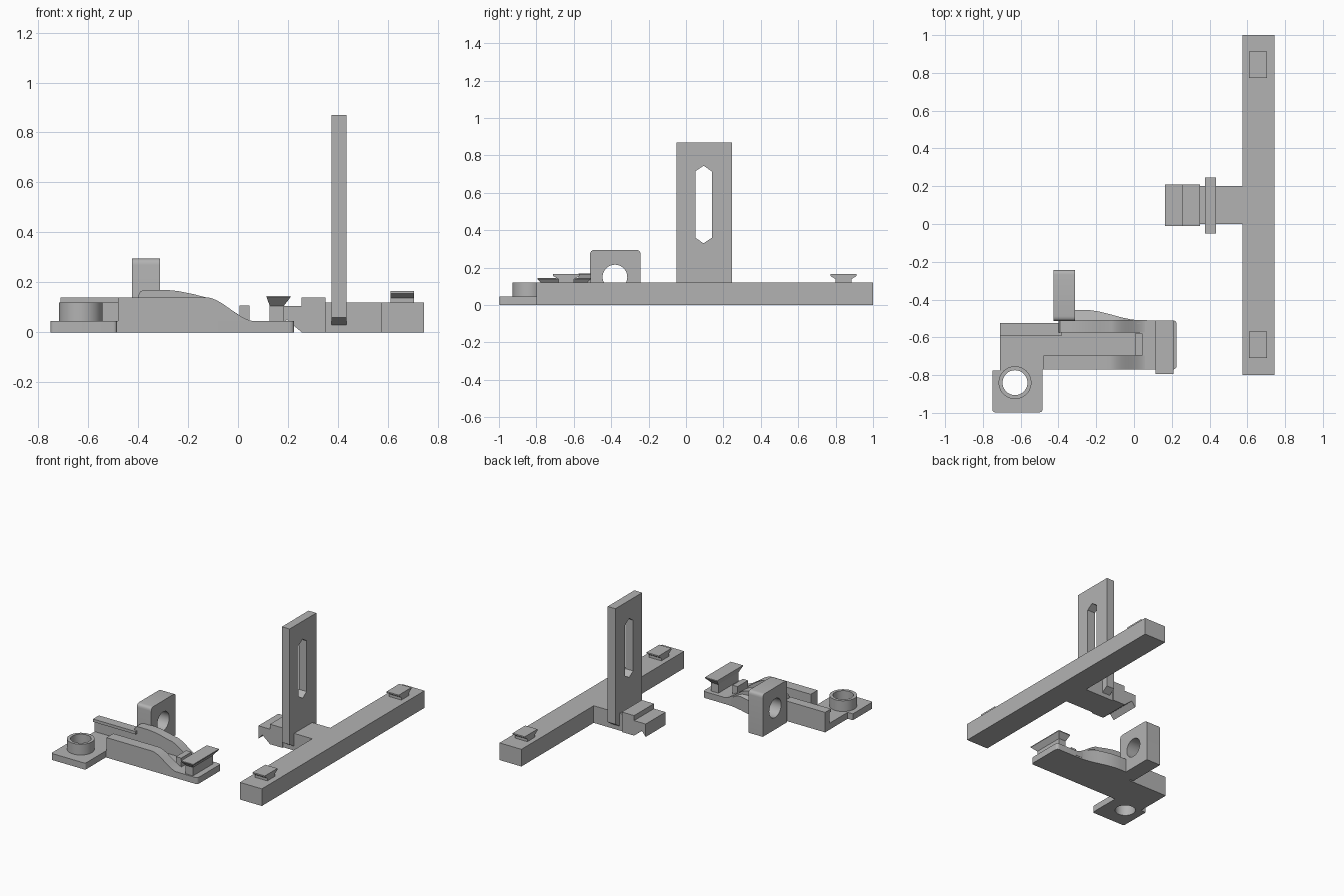
import bpy, bmesh, math
from mathutils import Vector

cube = bpy.data.objects.get("Cube")
if cube:
    bpy.data.objects.remove(cube, do_unlink=True)

grey = bpy.data.materials.new("plain grey")
grey.use_nodes = True
grey.diffuse_color = (0.45, 0.45, 0.45, 1)
grey.node_tree.nodes["Principled BSDF"].inputs["Base Color"].default_value = (0.45, 0.45, 0.45, 1)


def finish(name, bm, smooth=False):
    bmesh.ops.recalc_face_normals(bm, faces=bm.faces)
    mesh = bpy.data.meshes.new(name)
    bm.to_mesh(mesh)
    bm.free()
    mesh.materials.append(grey)
    obj = bpy.data.objects.new(name, mesh)
    bpy.context.collection.objects.link(obj)
    if smooth:
        shade(obj)
    return obj


def shade(obj):
    bpy.ops.object.select_all(action="DESELECT")
    obj.select_set(True)
    bpy.context.view_layer.objects.active = obj
    bpy.ops.object.shade_smooth_by_angle(angle=math.radians(30))


def soften(pts):
    """Round every corner given with a third value, its radius."""
    out = []
    for i, p in enumerate(pts):
        c = Vector(p[:2])
        if len(p) < 3:
            out.append(c)
            continue
        a = c + (Vector(pts[i - 1][:2]) - c).normalized() * p[2]
        b = c + (Vector(pts[(i + 1) % len(pts)][:2]) - c).normalized() * p[2]
        for k in range(5):
            t = k / 4
            out.append(a * (1 - t) ** 2 + c * 2 * t * (1 - t) + b * t * t)
    return out


def place(axis, u, v, d):
    return {"x": (d, u, v), "y": (u, d, v), "z": (u, v, d)}[axis]


def loft(name, rings, smooth=False):
    """Skin a list of closed rings and cap both ends."""
    bm = bmesh.new()
    loops = [[bm.verts.new(p) for p in ring] for ring in rings]
    n = len(loops[0])
    for a, b in zip(loops, loops[1:]):
        for i in range(n):
            j = (i + 1) % n
            bm.faces.new((a[i], a[j], b[j], b[i]))
    bm.faces.new(loops[0])
    bm.faces.new(loops[-1])
    return finish(name, bm, smooth)


def prism(name, axis, pts, lo, hi, smooth=False):
    pts = soften(pts)
    return loft(name, [[place(axis, p[0], p[1], d) for p in pts] for d in (lo, hi)], smooth)


def box(name, x, y, z):
    return prism(name, "z", rect(x, y), *z)


def rect(x, y):
    return [(x[0], y[0]), (x[1], y[0]), (x[1], y[1]), (x[0], y[1])]


def circle(u, v, r, n=40):
    return [(u + r * math.cos(k * math.tau / n), v + r * math.sin(k * math.tau / n)) for k in range(n)]


def cut(obj, cutter):
    mod = obj.modifiers.new("hole", "BOOLEAN")
    mod.operation = "DIFFERENCE"
    mod.solver = "EXACT"
    mod.object = cutter
    cutter.hide_render = True
    bpy.context.view_layer.objects.active = obj
    bpy.ops.object.modifier_apply(modifier=mod.name)
    bpy.data.objects.remove(cutter, do_unlink=True)


# Long bar with its two dovetail pegs
box("long_bar", (0.575, 0.745), (-0.8, 1.0), (0, 0.12))
for side, y in (("front", -0.64), ("back", 0.842)):
    half = [(0.042, 0.115), (0.042, 0.138), (0.07, 0.156), (0.07, 0.165)]
    pts = [(y + w, z) for w, z in half] + [(y - w, z) for w, z in reversed(half)]
    prism(side + "_bar_peg", "x", pts, 0.61, 0.705)

# Cross arm and notched hook
box("cross_arm", (0.34, 0.58), (0, 0.2), (0, 0.12))
prism("hook", "y", [(0.35, 0), (0.255, 0), (0.195, 0.05), (0.165, 0.015), (0.165, 0.105),
                    (0.255, 0.105), (0.255, 0.14), (0.35, 0.14)], -0.01, 0.21)

# Upright plate with a pointed slot
plate = prism("upright_plate", "x", [(0, 0.03), (0.2, 0.03), (0.245, 0.06), (0.245, 0.87),
                                     (-0.05, 0.87), (-0.05, 0.06)], 0.375, 0.435)
slot = prism("slot_cutter", "x", [(0.05, 0.36), (0.094, 0.33), (0.138, 0.36), (0.138, 0.715),
                                  (0.094, 0.745), (0.05, 0.715)], 0.3, 0.5)
cut(plate, slot)


# Falling curve shared by the walls of the latch
def fall(x):
    t = min(max((x + 0.13) / 0.2, 0), 1)
    return 0.14 - 0.096 * t * t * (3 - 2 * t)


def bulge(x):
    t = min(max((x + 0.26) / 0.3, 0), 1)
    return -0.455 - 0.055 * t * t * (3 - 2 * t)


steps = [-0.32 + 0.03 * k for k in range(13)]

# Base plate with the mounting foot
outline = [(-0.75, -0.997, 0.015), (-0.485, -0.997, 0.015), (-0.485, -0.77), (0.225, -0.77, 0.02),
           (0.225, -0.51, 0.02)]
outline += [(x, bulge(x)) for x in reversed(steps)]
outline += [(-0.4, -0.455), (-0.4, -0.525), (-0.71, -0.525), (-0.71, -0.775), (-0.75, -0.775)]
base = prism("base_plate", "z", outline, 0, 0.045)
ring = prism("mounting_ring", "z", circle(-0.63, -0.84, 0.087), 0.02, 0.12)
for part in (base, ring):
    cut(part, prism("ring_cutter", "z", circle(-0.63, -0.84, 0.066), -0.1, 0.3))
    shade(part)

# Front wall, sloping down to the base
curve = [-0.13 + 0.0125 * k for k in range(17)]
prism("front_wall", "y", [(-0.48, 0.01), (-0.48, 0.14)] + [(x, fall(x)) for x in curve] + [(0.07, 0.01)],
      -0.77, -0.695, True)

# Back wall with an overhanging lip
box("back_wall", (-0.71, -0.39), (-0.572, -0.525), (0.01, 0.14))
box("back_wall_lip", (-0.71, -0.38), (-0.59, -0.525), (0.12, 0.14))

# Raised curved wall and the swelling behind it
crest = [(-0.4, 0.01), (-0.4, 0.145), (-0.392, 0.163), (-0.375, 0.17), (-0.29, 0.17),
         (-0.24, 0.165), (-0.18, 0.153)]
prism("curved_wall", "y", crest + [(x, fall(x)) for x in curve] + [(0.07, 0.01)], -0.575, -0.508, True)
rings = []
for x in steps:
    top = min(fall(x), 0.118)
    rings.append([(x, -0.53, 0.01), (x, bulge(x), 0.01), (x, bulge(x), 0.045 + (top - 0.045) * 0.7),
                  (x, -0.53, top)])
loft("wall_swelling", rings, True)

# Tab with a round eye
tab = prism("eye_tab", "x", [(-0.513, 0), (-0.243, 0), (-0.243, 0.295, 0.025), (-0.513, 0.295, 0.025)],
            -0.425, -0.313)
cut(tab, prism("eye_cutter", "x", circle(-0.38, 0.15, 0.066), -0.6, -0.1))
shade(tab)

# Small stop block and flared catch
box("stop_block", (0.006, 0.046), (-0.695, -0.58), (0.03, 0.108))
levels = [((0.127, 0.183), (-0.76, -0.54), 0.03), ((0.127, 0.183), (-0.76, -0.54), 0.105),
          ((0.115, 0.21), (-0.795, -0.51), 0.14), ((0.115, 0.21), (-0.795, -0.51), 0.146)]
loft("flared_catch", [[(p[0], p[1], z) for p in rect(x, y)] for x, y, z in levels])
